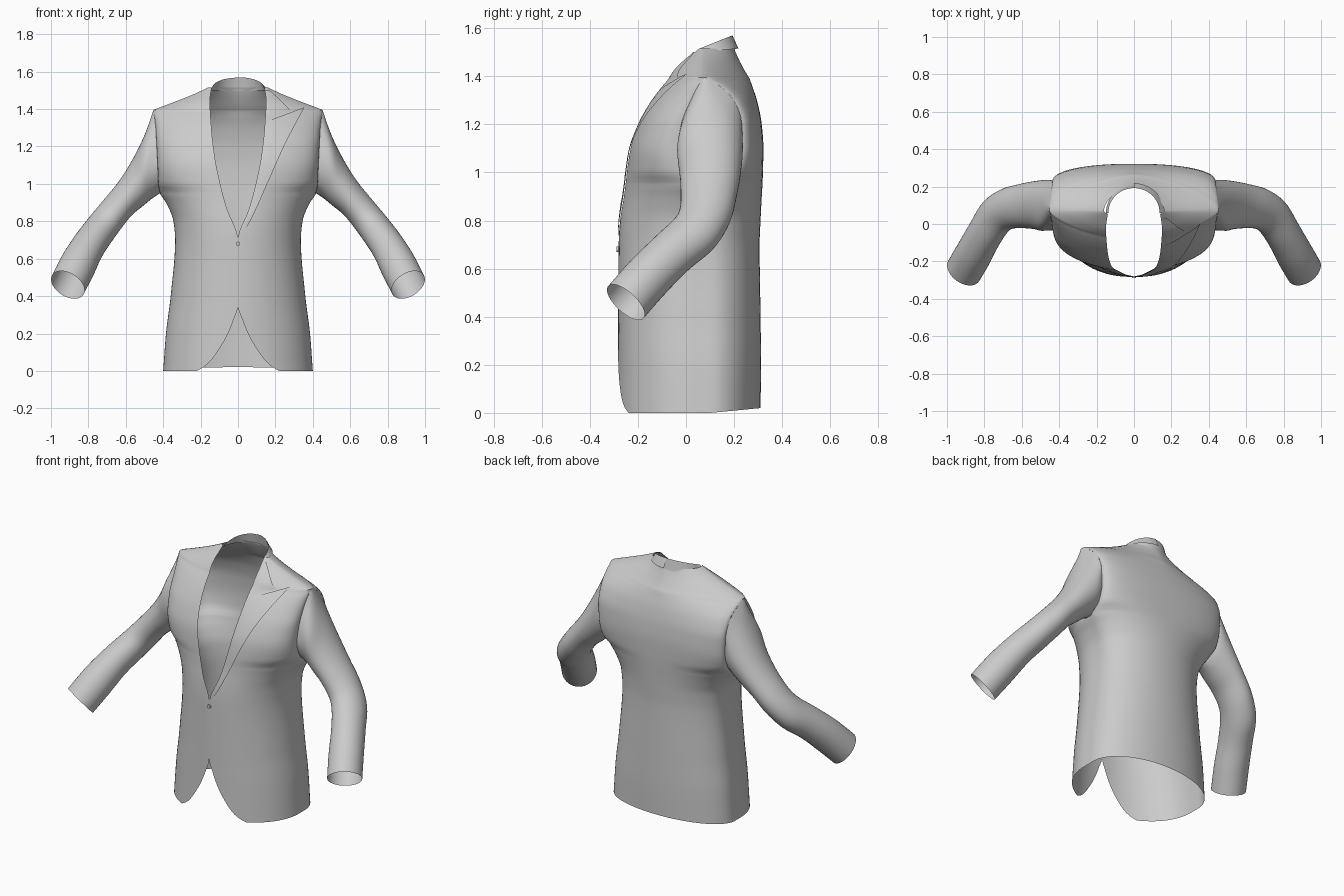
import bpy, bmesh
from math import sin, cos, asin, pi
from mathutils import Vector

if "Cube" in bpy.data.objects:
    bpy.data.objects.remove(bpy.data.objects["Cube"])

cloth = bpy.data.materials.new("grey_cloth")
cloth.use_nodes = True
cloth.diffuse_color = (0.6, 0.6, 0.6, 1)
cloth.node_tree.nodes["Principled BSDF"].inputs["Base Color"].default_value = (0.6, 0.6, 0.6, 1)

# Body sections: height, half width, front y, back y, side start y, side end y, roundness
# (between the armpit and the shoulder tip the side start and end outline the armhole)
ARMPIT, TIP = .95, 1.395
SECTIONS = [
    (0, .40, -.288, .31, .03, .1, 2.05),
    (.2, .385, -.284, .312, .03, .1, 2.05),
    (.4, .36, -.282, .31, .03, .1, 2.05),
    (.7, .336, -.28, .306, .03, .1, 2.05),
    (.8, .345, -.275, .31, .03, .1, 2.05),
    (.9, .385, -.262, .315, .05, .11, 2.1),
    (.95, .417, -.256, .318, .07, .12, 2.15),
    (1.0, .426, -.25, .32, .0, .195, 2.2),
    (1.1, .43, -.235, .322, -.035, .23, 2.25),
    (1.2, .435, -.2, .315, -.02, .232, 2.2),
    (1.3, .44, -.15, .295, .02, .2, 1.9),
    (1.36, .447, -.11, .275, .05, .14, 1.65),
    (1.395, .452, -.085, .262, .07, .085, 1.5),
    (1.402, .435, -.082, .257, .07, .08, 1.5),
    (1.44, .335, -.06, .235, .07, .075, 1.5),
    (1.48, .235, -.02, .215, .07, .075, 1.5),
    (1.515, .16, .03, .2, .07, .075, 1.7)]

# Front opening: height, half gap
OPENING = [(0, .22), (.02, .185), (.05, .15), (.1, .112), (.19, .058), (.27, .025), (.35, 0),
           (.7, 0), (.87, .06), (1.0, .095), (1.15, .125), (1.3, .142), (1.45, .15), (1.515, .14)]
LAPEL_EDGE = [(.7, 0), (.8, .064), (1.02, .165), (1.21, .25), (1.41, .355)]
COLLAR_EDGE = [(1.39, .285), (1.45, .225), (1.5, .17)]


def lookup(table, z):
    """Smooth interpolation without overshoot of a table keyed on height."""
    z = min(max(z, table[0][0]), table[-1][0])
    i = next(k for k in range(len(table) - 1) if z <= table[k + 1][0])

    def slope(k, c):
        k = min(max(k, 0), len(table) - 2)
        return (table[k + 1][c] - table[k][c]) / (table[k + 1][0] - table[k][0])

    def tangent(k, c):
        a, b = slope(k - 1, c), slope(k, c)
        return 2 * a * b / (a + b) if a * b > 0 else 0

    h = table[i + 1][0] - table[i][0]
    f = (z - table[i][0]) / h
    out = []
    for c in range(1, len(table[0])):
        p, q = table[i][c], table[i + 1][c]
        m, n = tangent(i, c) * h, tangent(i + 1, c) * h
        out.append(p + f * (m + f * (3 * (q - p) - 2 * m - n + f * (2 * (p - q) + m + n))))
    return out


def front_y(x, z):
    w, front, _, side, _, p = lookup(SECTIONS, z)
    r = min(abs(x) / w, 1)
    return side - (side - front) * (1 - r ** p) ** (1 / p)


def skin(name, rows, closed=False, mirror=False, hole=None):
    """Join rows of points into a smooth sheet, leaving out faces where hole is true."""
    bm = bmesh.new()
    grid = [[bm.verts.new(p) for p in row] for row in rows]
    n = len(rows[0])
    for a, b in zip(grid, grid[1:]):
        for i in range(n if closed else n - 1):
            j = (i + 1) % n
            bm.faces.new((a[i], a[j], b[j], b[i]))
    if hole:
        cut = [f for f in bm.faces if hole(f.calc_center_median())]
        bmesh.ops.delete(bm, geom=cut, context="FACES")
    bmesh.ops.remove_doubles(bm, verts=bm.verts, dist=1e-5)
    bmesh.ops.recalc_face_normals(bm, faces=bm.faces)
    mesh = bpy.data.meshes.new(name)
    bm.to_mesh(mesh)
    bm.free()
    mesh.materials.append(cloth)
    obj = bpy.data.objects.new(name, mesh)
    bpy.context.collection.objects.link(obj)
    if mirror:
        mod = obj.modifiers.new("mirror", "MIRROR")
        mod.merge_threshold = 0.0005
    bpy.ops.object.select_all(action="DESELECT")
    obj.select_set(True)
    bpy.context.view_layer.objects.active = obj
    bpy.ops.object.shade_smooth_by_angle(angle=0.7)


# Body shell, left half mirrored
def body_row(z):
    w, front, back, s1, s2, p = lookup(SECTIONS, z)
    gap = lookup(OPENING, z)[0]
    start = asin(min(1, gap / w) ** (p / 2))
    row = []
    for i in range(19):
        t = start + (pi / 2 - start) * i / 18
        row.append((w * sin(t) ** (2 / p), s1 - (s1 - front) * max(cos(t), 0) ** (2 / p), z))
    for i in range(1, 6):
        row.append((w, s1 + (s2 - s1) * i / 6, z))
    for i in range(19):
        t = pi / 2 * i / 18
        lift = .02 * sin(t) * max(0, 1 - z / .3)
        x = w * max(cos(t), 0) ** (2 / p) if i < 18 else 0
        row.append((x, s2 + (back - s2) * sin(t) ** (2 / p), z + lift))
    return row


def in_armhole(c):
    w, _, _, s1, s2, _ = lookup(SECTIONS, c.z)
    return ARMPIT < c.z < TIP and c.x > w - .004 and s1 < c.y < s2


heights = sorted({round(i * .02, 3) for i in range(76)} | {.01, .95, 1.37, 1.385, 1.395, 1.402, 1.515})
skin("jacket_body", [body_row(z) for z in heights], mirror=True, hole=in_armhole)

# Sleeves: upper x, z; lower x, z; centre y; half depth
SLEEVE = [(.452, 1.395, .417, .95, .09, .14),
          (.50, 1.26, .455, .925, .1, .137), (.57, 1.12, .51, .88, .1, .127),
          (.64, 1.01, .57, .83, .095, .118), (.73, .90, .63, .755, .08, .11),
          (.80, .815, .685, .68, .035, .107), (.87, .725, .735, .60, -.06, .1),
          (.935, .625, .78, .50, -.16, .1), (.993, .513, .827, .407, -.25, .1)]
ANGLES = [2 * pi * k / 40 for k in range(40)]


def armhole_point(a):
    z = (TIP + ARMPIT) / 2 + (TIP - ARMPIT) / 2 * cos(a)
    w, _, _, s1, s2, _ = lookup(SECTIONS, z)
    y = (s1 + s2) / 2 if abs(sin(a)) < .01 else s2 if sin(a) > 0 else s1
    return Vector((w, y, z))


centres = [Vector(((r[0] + r[2]) / 2, r[4], (r[1] + r[3]) / 2)) for r in SLEEVE]
rings = [[armhole_point(a) for a in ANGLES]]
for i in range(1, len(SLEEVE)):
    r = SLEEVE[i]
    along = centres[min(i + 1, len(SLEEVE) - 1)] - centres[i - 1]
    up = Vector((r[0] - r[2], 0, r[1] - r[3])) / 2
    side = up.cross(along).normalized() * r[5]
    rings.append([centres[i] + up * cos(a) + side * sin(a) for a in ANGLES])


def spline(a, b, c, d, f):
    return b + .5 * f * (c - a + f * (2 * a - 5 * b + 4 * c - d + f * (3 * (b - c) + d - a)))


last = len(rings) - 1
smooth_rings = []
for i in range(last):
    quad = [rings[max(0, min(last, i + k))] for k in (-1, 0, 1, 2)]
    for j in range(5):
        smooth_rings.append([spline(*points, j / 5) for points in zip(*quad)])
skin("sleeves", smooth_rings + [rings[-1]], closed=True, mirror=True)


# Left lapel and collar lie just over the front
def flap(name, inner, outer, edge, steps):
    rows = []
    for i in range(steps + 1):
        f = i / steps
        zi = inner[0] + (inner[1] - inner[0]) * f
        zo = outer[0] + (outer[1] - outer[0]) * f
        xi, xo = lookup(OPENING, zi)[0], lookup(edge, zo)[0]
        row = []
        for k in range(9):
            g = k / 8
            x, z = xi + (xo - xi) * g, zi + (zo - zi) * g
            row.append((x, front_y(x, z) - .003 - .012 * min(1, 4 * f) * g ** .5, z))
        rows.append(row)
    skin(name, rows)


flap("lapel", (.7, 1.33), (.7, 1.41), LAPEL_EDGE, 28)
flap("collar_front", (1.34, 1.5), (1.39, 1.5), COLLAR_EDGE, 10)


# Neck stand and the folded collar behind it
def neck_arc(radius, low, rise, count, stop):
    return [(radius * cos(a), .06 + (radius - .005) * sin(a), low + rise * sin(a))
            for a in (stop * i / count for i in range(count + 1))]


skin("neck_stand", [neck_arc(.15, 1.5, 0, 24, pi), neck_arc(.137, 1.515, .053, 24, pi)])
skin("collar_fold", [neck_arc(.138, 1.517, .053, 14, pi / 2), neck_arc(.163, 1.5, .015, 14, pi / 2)])

# Button
bpy.ops.mesh.primitive_cylinder_add(vertices=16, radius=.011, depth=.01,
                                    location=(0, -.284, .68), rotation=(pi / 2, 0, 0))
bpy.context.object.name = "button"
bpy.context.object.data.materials.append(cloth)
